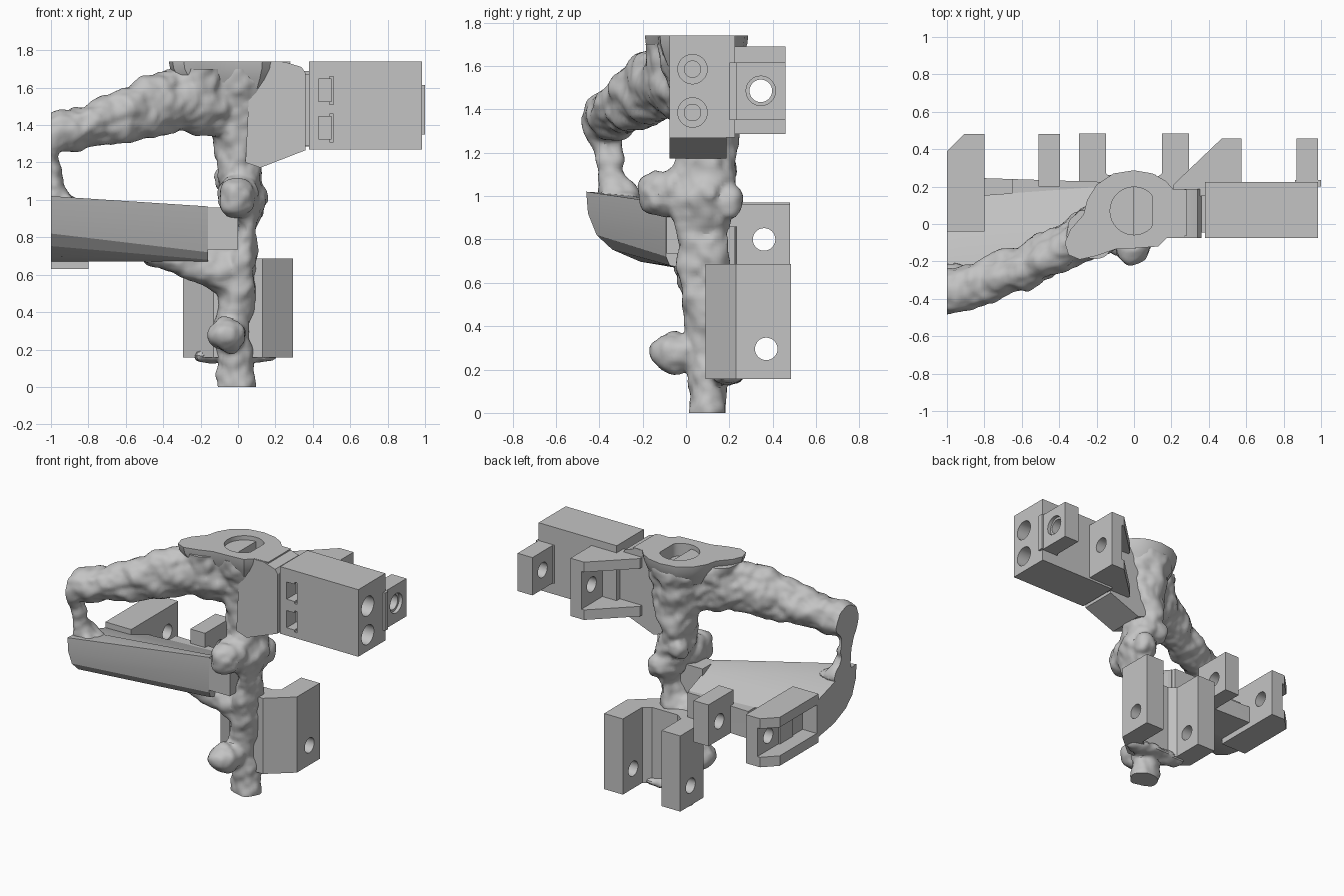
import bpy, bmesh, math
from mathutils import noise

if "Cube" in bpy.data.objects:
    bpy.data.objects.remove(bpy.data.objects["Cube"])

grey = bpy.data.materials.new("plain grey")
grey.use_nodes = True
colour = (0.55, 0.55, 0.55, 1)
grey.diffuse_color = colour
grey.node_tree.nodes["Principled BSDF"].inputs["Base Color"].default_value = colour


def finish(name, bm):
    bmesh.ops.recalc_face_normals(bm, faces=bm.faces)
    me = bpy.data.meshes.new(name)
    bm.to_mesh(me)
    bm.free()
    me.materials.append(grey)
    ob = bpy.data.objects.new(name, me)
    bpy.context.collection.objects.link(ob)
    return ob


def loft(bm, rings):
    """Closed skin through rings that have equal point counts."""
    rows = [[bm.verts.new(p) for p in ring] for ring in rings]
    n = len(rows[0])
    for a, b in zip(rows, rows[1:]):
        for i in range(n):
            bm.faces.new((a[i], a[(i + 1) % n], b[(i + 1) % n], b[i]))
    bm.faces.new(rows[0][::-1])
    bm.faces.new(rows[-1])


def place(axis, t, u, v):
    return {"x": (t, u, v), "y": (u, t, v), "z": (u, v, t)}[axis]


def prism(name, axis, lo, hi, outline):
    bm = bmesh.new()
    loft(bm, [[place(axis, t, u, v) for u, v in outline] for t in (lo, hi)])
    return finish(name, bm)


def box(name, x, y, z):
    return prism(name, "z", *z, [(x[0], y[0]), (x[1], y[0]), (x[1], y[1]), (x[0], y[1])])


def circle(u, v, ru, rv=None, n=32):
    rv = rv or ru
    return [(u + ru * math.cos(math.tau * i / n), v + rv * math.sin(math.tau * i / n)) for i in range(n)]


def bore(y, z, r, lo, hi):
    return prism("bore_cutter", "x", lo, hi, circle(y, z, r))


def bake(ob):
    deps = bpy.context.evaluated_depsgraph_get()
    me = bpy.data.meshes.new_from_object(ob.evaluated_get(deps))
    ob.modifiers.clear()
    ob.data = me


def cut(ob, cutter):
    cutter.hide_render = True
    m = ob.modifiers.new("cut", "BOOLEAN")
    m.operation, m.solver, m.object = "DIFFERENCE", "EXACT", cutter
    bake(ob)
    bpy.data.objects.remove(cutter)


# Organic body: limbs and knobs fused, roughened, then trimmed flat
def limb(bm, axis, stations):
    """Stations: position along the axis, centre u and v, radii u and v."""
    loft(bm, [[place(axis, t, *p) for p in circle(u, v, ru, rv, 20)] for t, u, v, ru, rv in stations])


def knob(bm, centre, r):
    made = bmesh.ops.create_uvsphere(bm, u_segments=20, v_segments=12, radius=r)
    bmesh.ops.translate(bm, verts=made["verts"], vec=centre)


bm = bmesh.new()
# trunk
limb(bm, "z", [(-0.05, -.01, .09, .09, .07), (.1, -.01, .1, .095, .08), (.2, -.02, .11, .1, .1),
               (.32, -.04, .1, .09, .1), (.5, .0, .09, .09, .1), (.65, .02, .075, .08, .115),
               (.85, .05, .08, .05, .13), (.98, .05, .08, .09, .16), (1.08, .02, .085, .11, .135),
               (1.2, .0, .085, .11, .145), (1.35, .0, .09, .13, .15), (1.52, .0, .08, .16, .165),
               (1.62, .0, .075, .19, .19), (1.72, .0, .075, .2, .2)])
# upper arm and its shoulder below the collar
limb(bm, "x", [(-1.1, -.38, 1.34, .125, .095), (-.85, -.33, 1.385, .12, .11), (-.6, -.235, 1.455, .12, .145),
               (-.45, -.16, 1.505, .13, .17), (-.3, -.08, 1.54, .13, .175), (-.15, -.01, 1.53, .14, .175),
               (0, .05, 1.5, .12, .14)])
limb(bm, "z", [(1.5, -.2, -.04, .12, .1), (1.62, -.21, -.04, .14, .14), (1.74, -.22, -.05, .13, .13)])
# end web between the two arms
limb(bm, "z", [(1.36, -1.0, -.37, .06, .09), (1.25, -1.0, -.37, .04, .075), (1.12, -.99, -.35, .045, .06),
               (1.05, -.98, -.32, .06, .08), (.98, -.95, -.3, .12, .1)])
# gusset under the lower arm and foot of the mount
limb(bm, "x", [(-.5, .02, .7, .08, .04), (-.3, .04, .67, .09, .07), (-.15, .06, .64, .1, .12),
               (0, .08, .6, .09, .15)])
limb(bm, "x", [(-.22, .2, .17, .05, .02), (0, .18, .17, .09, .035), (.21, .2, .17, .05, .02)])
# knobs
for stalk in ((-.06, -.06, .28, .095), (-.05, 0, .28, .085), (0, -.125, 1.01, .097), (0, -.05, 1.02, .105),
              (.07, .19, .97, .075), (.09, .1, 1.02, .065), (-.06, .17, 1.12, .07)):
    knob(bm, stalk[:3], stalk[3])
body = finish("organic_body", bm)
mod = body.modifiers.new("fuse", "REMESH")
mod.mode, mod.voxel_size = "VOXEL", 0.016
mod = body.modifiers.new("soften", "SMOOTH")
mod.factor, mod.iterations = 0.5, 6
bake(body)
bm = bmesh.new()
bm.from_mesh(body.data)
bm.normal_update()
bumps = [(v, v.normal * (0.024 * noise.noise(v.co * 9) + 0.01 * noise.noise(v.co * 20) + .004)) for v in bm.verts]
for v, offset in bumps:
    v.co += offset
for point, normal in (((-1, 0, 0), (-1, 0, 0)), ((0, 0, 0), (0, 0, -1)), ((0, 0, 1.7), (0, 0, 1))):
    got = bmesh.ops.bisect_plane(bm, geom=bm.verts[:] + bm.edges[:] + bm.faces[:], plane_co=point,
                                 plane_no=normal, clear_outer=True)
    rim = [e for e in got["geom_cut"] if isinstance(e, bmesh.types.BMEdge)]
    bmesh.ops.holes_fill(bm, edges=rim, sides=0)
bm.to_mesh(body.data)
bm.free()

# Top collar, tapering below, with a stepped, flat-sided recess
rim = [(-.37, -.1), (-.34, -.03), (-.27, .05), (-.25, .13), (-.2, .21), (-.11, .27), (0, .287), (.1, .27),
       (.17, .23), (.21, .185), (.28, .185), (.28, -.065), (.18, -.07), (.13, -.12), (0, -.13), (-.1, -.135),
       (-.2, -.17), (-.29, -.19), (-.35, -.165)]
bm = bmesh.new()
loft(bm, [[(x * s, .06 + (y - .06) * s, z) for x, y in rim] for s, z in ((.75, 1.58), (.9, 1.65), (.98, 1.7), (1, 1.74))])
collar = finish("top_collar", bm)
recess = [(min(x, .1), y) for x, y in circle(0, .07, .128)]
cut(collar, prism("recess_cutter", "z", 1.71, 1.8, recess))
deep = [p for p in recess if p[0] > -.001]
for part in (collar, body):
    cut(part, prism("slot_cutter", "z", 1.65, 1.8, sorted(deep, key=lambda p: p[1])))

# Neck and clamp block on the left side
prism("neck", "y", -.075, .187, [(.04, 1.2), (.12, 1.172), (.36, 1.265), (.36, 1.68), (.34, 1.71),
                                (.25, 1.738), (.14, 1.738), (.14, 1.64), (.06, 1.6)])
box("neck_spigot", (.34, .4), (-.045, .17), (1.29, 1.67))
clamp = box("clamp_block", (.38, .985), (-.075, .225), (1.27, 1.74))
for z in (1.585, 1.385):
    for tool in (bore(.03, z, .038, .55, 1.1), bore(.03, z, .068, .87, 1.1),
                 box("window_cutter", (.43, .5), (-.1, .03), (z - .06, z + .06)),
                 box("lip_cutter", (.49, .51), (-.1, .0), (z - .075, z + .075))):
        cut(clamp, tool)

# Lugs behind the clamp block
outer_lug = box("clamp_outer_lug", (.87, .985), (.2, .458), (1.35, 1.615))
cut(outer_lug, bore(.345, 1.485, .052, .8, 1.1))
cut(outer_lug, bore(.345, 1.485, .068, .96, 1.1))
box("lug_footing", (.86, 1.0), (.2, .235), (1.35, 1.615))


def ribbed_lug(name, outline, z, pocket_x, pocket_y, hole):
    """Plate with a rib above and below, open towards -x."""
    lug = prism(name, "z", *z, outline)
    cut(lug, box("pocket_cutter", pocket_x, pocket_y, (z[0] + .07, z[1] - .07)))
    cut(lug, bore(hole[0], hole[1], .052, pocket_x[0], outline[0][0] + .1))


ribbed_lug("clamp_ribbed_lug", [(.575, .458), (.47, .458), (.21, .21), (.21, .15), (.575, .15)],
           (1.285, 1.69), (.1, .49), (.19, .6), (.345, 1.485))

# Lower mount: channel with two bored flanges
half = [(.13, .09), (.295, .23), (.295, .485), (.15, .485), (.15, .27), (.1, .235)]
mount = prism("lower_mount", "z", .157, .687, half + [(-x, y) for x, y in half[::-1]])
cut(mount, bore(.37, .295, .052, -.4, .4))

# Lower arm: curved front blade tapering to the trunk
bm = bmesh.new()
far = [(-.46, 1.02), (-.3, 1.01), (-.04, .93), (.14, .86), (.14, .67), (-.05, .67), (-.21, .697),
       (-.34, .753), (-.412, .82), (-.452, .92)]
near = [(-.09, .965), (-.04, .96), (.04, .92), (.2, .86), (.2, .67), (.04, .67), (-.03, .67),
        (-.075, .68), (-.092, .72), (-.092, .85)]
loft(bm, [[(x, *p) for p in ring] for x, ring in ((-1, far), (-.16, near))])
arm = finish("lower_arm", bm)
cut(arm, box("pocket_cutter", (-1.1, -.89), (-.03, .6), (.6, 1.1)))
box("arm_tab", (-.17, 0), (-.09, .06), (.735, .96))
rail = prism("arm_rear_rail", "z", .67, .86, [(-.9, .1), (-.15, .1), (-.17, .225), (-.8, .245), (-.9, .245)])
cut(rail, box("notch_cutter", (-.8, -.65), (.14, .3), (.79, 1)))

# Lugs behind the lower arm
ribbed_lug("arm_ribbed_lug", [(-.8, .48), (-.91, .48), (-1, .39), (-1, -.04), (-.8, -.04)],
           (.63, .97), (-1.1, -.89), (-.02, .6), (.36, .8))
inner_lug = box("arm_inner_lug", (-.51, -.395), (.2, .48), (.67, .96))
cut(inner_lug, bore(.36, .8, .052, -.6, -.3))

# Smooth shading with sharp edges kept
bpy.ops.object.select_all(action="DESELECT")
for ob in bpy.context.scene.objects:
    if ob.type == "MESH":
        ob.select_set(True)
        bpy.context.view_layer.objects.active = ob
bpy.ops.object.shade_smooth_by_angle(angle=math.radians(30))
